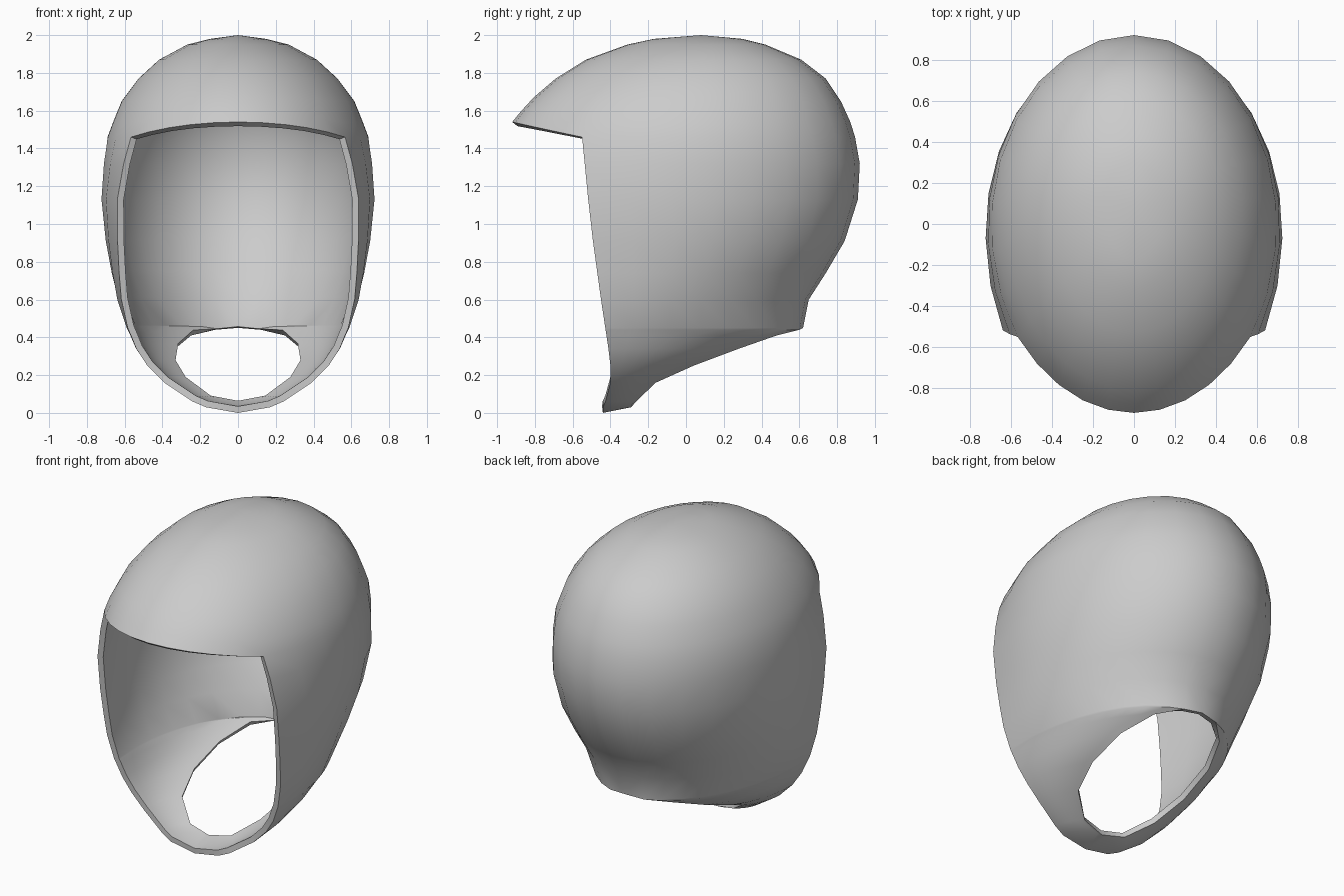
import bpy, bmesh
from math import sin, cos, asin, pi

if "Cube" in bpy.data.objects:
    bpy.data.objects.remove(bpy.data.objects["Cube"])

# Horizontal sections: height, half width, front y, y of widest point, back y
SECTIONS = [
    (1.98, .15, -.17, .10, .30), (1.95, .27, -.31, .10, .42),
    (1.87, .42, -.53, .08, .61), (1.77, .53, -.69, .05, .74),
    (1.65, .62, -.83, .03, .82), (1.54, .665, -.92, .0, .87),
    (1.46, .695, -.95, .0, .895), (1.32, .712, -1.0, -.02, .92),
    (1.13, .723, -1.06, -.04, .91), (.91, .70, -1.08, -.08, .84),
    (.74, .67, -1.08, -.15, .74), (.60, .64, -1.1, -.22, .65),
    (.45, .59, -1.2, -.30, .62), (.44, .585, -1.2, -.31, .62),
    (.41, .57, -1.2, -.33, .57), (.34, .54, -1.2, -.35, .45),
    (.25, .48, -1.2, -.39, .23), (.16, .39, -1.2, -.40, -.04),
    (.06, .24, -1.2, -.42, -.22), (.03, .17, -1.2, -.435, -.29)]
# Side-view edges of the openings: (z, y)
FACE_EDGE = [(1.46, -.55), (1.0, -.505), (.6, -.45), (.27, -.40), (.12, -.40), (.03, -.44)]
NECK_EDGE = [(.45, .62), (.44, .60), (.41, .48), (.34, .28), (.25, .04),
             (.16, -.16), (.06, -.265), (.03, -.29)]
BROW_LIFT = {1.46: .08, 1.54: .055, 1.65: .02}
NF, NB = 5, 9


def interp(table, z):
    """Linear lookup in a table sorted by falling z."""
    for a, b in zip(table, table[1:]):
        if z >= b[0]:
            t = min(1, max(0, (a[0] - z) / (a[0] - b[0])))
            return [p + (q - p) * t for p, q in zip(a[1:], b[1:])]
    return list(table[-1][1:])


def clamp_asin(v):
    return asin(max(-1, min(1, v)))


def point(z, a):
    w, yf, yc, yb = interp(SECTIONS, z)
    y = yc + sin(a) * ((yb - yc) if a > 0 else (yc - yf))
    x = 0 if abs(a) > pi / 2 - 1e-4 else w * cos(a)
    return x, y, z


CORNER = clamp_asin(-.55 / .95)


def row(bm, z):
    """Half arc from the front (or the face edge) to the back (or the neck edge)."""
    w, yf, yc, yb = interp(SECTIONS, z)
    start, end = CORNER, pi / 2
    if z < 1.46:
        d = interp(FACE_EDGE, z)[0] - yc
        start = clamp_asin(d / ((yb - yc) if d > 0 else (yc - yf)))
    if z < .45:
        end = clamp_asin((interp(NECK_EDGE, z)[0] - yc) / (yb - yc))
    pts = []
    if z >= 1.46:
        for i in range(NF):
            a = -pi / 2 + (CORNER + pi / 2) * i / NF
            f = (sin(CORNER) - sin(a)) / (sin(CORNER) + 1)
            pts.append(point(z + BROW_LIFT.get(z, 0) * f, a))
    pts += [point(z, start + (end - start) * i / NB) for i in range(NB + 1)]
    return [bm.verts.new(p) for p in pts]


# Half of the shell: dome, brow, sides and chin
bm = bmesh.new()
rows = [row(bm, s[0]) for s in SECTIONS]
for r0, r1 in zip(rows, rows[1:]):
    r0 = r0[-len(r1):]
    for i in range(len(r1) - 1):
        bm.faces.new((r0[i], r1[i], r1[i + 1], r0[i + 1]))
crown = bm.verts.new((0, .08, 2.0))
chin = bm.verts.new((0, -.44, .0))
for i in range(len(rows[0]) - 1):
    bm.faces.new((crown, rows[0][i], rows[0][i + 1]))
for i in range(NB):
    bm.faces.new((rows[-1][i], chin, rows[-1][i + 1]))
bm.normal_update()
if sum(f.normal.x * f.calc_area() for f in bm.faces) < 0:
    bmesh.ops.reverse_faces(bm, faces=bm.faces[:])
mesh = bpy.data.meshes.new("helmet_shell")
bm.to_mesh(mesh)
bm.free()
shell = bpy.data.objects.new("helmet_shell", mesh)
bpy.context.collection.objects.link(shell)
bpy.context.view_layer.objects.active = shell
shell.select_set(True)

# Mirror the half and give the shell its wall thickness
mirror = shell.modifiers.new("mirror", 'MIRROR')
mirror.use_clip = True
mirror.merge_threshold = .001
wall = shell.modifiers.new("wall", 'SOLIDIFY')
wall.thickness = .035
wall.offset = -1
for name in ("mirror", "wall"):
    bpy.ops.object.modifier_apply(modifier=name)
bpy.ops.object.shade_smooth_by_angle(angle=.75)
